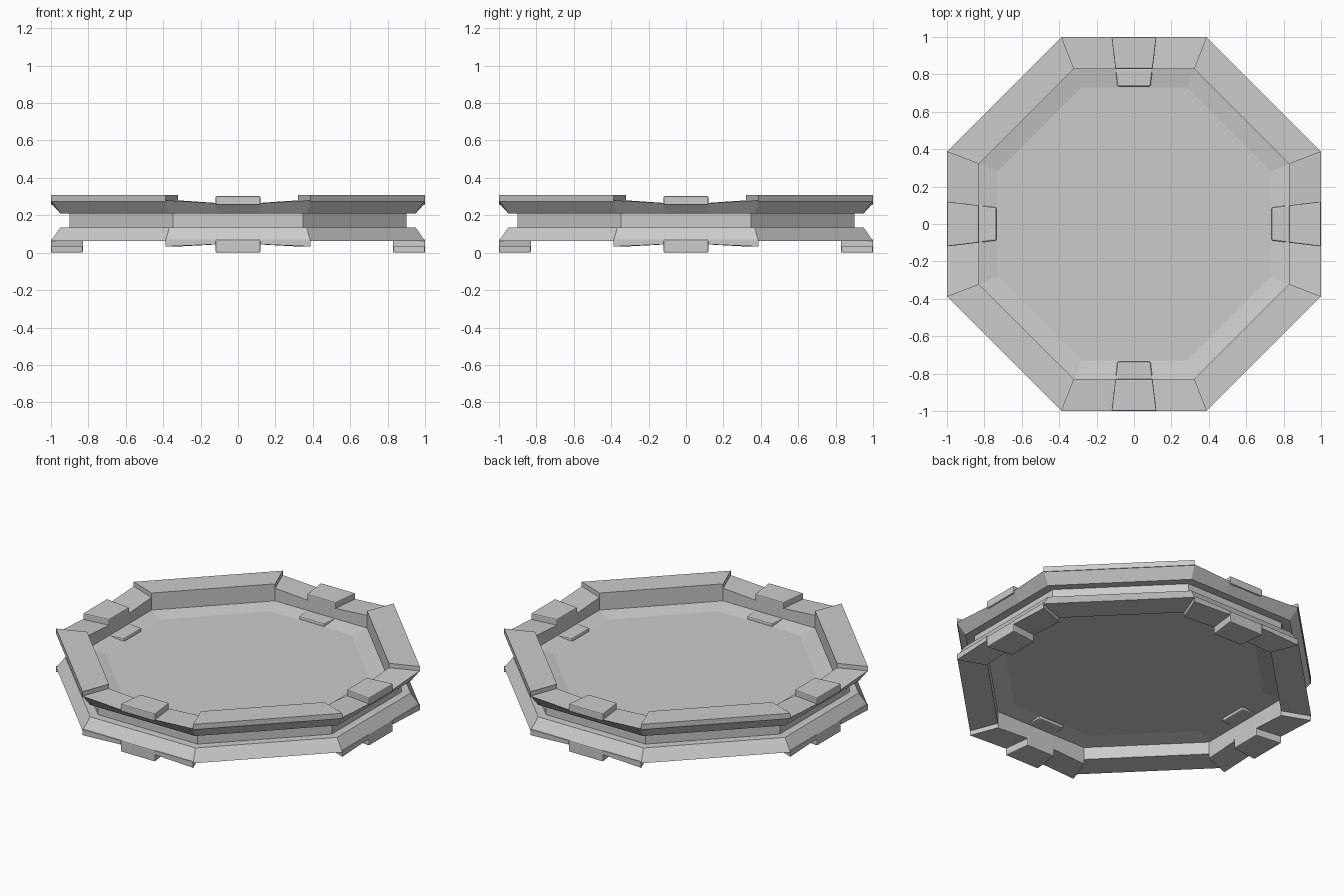
import bpy, bmesh
from math import pi
from mathutils import Matrix

if "Cube" in bpy.data.objects:
    bpy.data.objects.remove(bpy.data.objects["Cube"])

HALF, LUG = 0.387, 0.12   # half side length, half lug width on the unit octagon


def finish(bm, name, bevel=0.0):
    bmesh.ops.recalc_face_normals(bm, faces=bm.faces)
    mesh = bpy.data.meshes.new(name)
    bm.to_mesh(mesh)
    bm.free()
    ob = bpy.data.objects.new(name, mesh)
    bpy.context.collection.objects.link(ob)
    if bevel:
        mod = ob.modifiers.new("soft_edges", 'BEVEL')
        mod.width, mod.segments = bevel, 2
        mod.limit_method = 'ANGLE'
    return ob


def outline():
    """Octagon points; the flag marks those beside a lug."""
    pts = []
    for q in range(4):
        for x, mid in ((HALF, 0), (LUG, 1), (-LUG, 1), (-HALF, 0)):
            p = (x, 1.0)
            for _ in range(q):
                p = (-p[1], p[0])
            pts.append((p, mid))
    return pts


def block(name, a, b, r0, r1, za, zb, bevel=0.0):
    """Four copies of a block swept from point a to b, radial span r0-r1.
    za and zb hold (low, high) at each end."""
    for q in range(4):
        bm = bmesh.new()
        v = [bm.verts.new((p[0] * r, p[1] * r, z))
             for p, zz in ((a, za), (b, zb))
             for r, z in ((r0, zz[0]), (r1, zz[0]), (r1, zz[1]), (r0, zz[1]))]
        for f in ((0, 1, 2, 3), (4, 7, 6, 5), (0, 4, 5, 1),
                  (1, 5, 6, 2), (2, 6, 7, 3), (3, 7, 4, 0)):
            bm.faces.new([v[i] for i in f])
        bm.transform(Matrix.Rotation(q * pi / 2, 4, 'Z'))
        finish(bm, f"{name}_{q + 1}", bevel)


# Tray body: grooved octagonal frame with a dished floor on both sides
# (radius, height, height drop beside the lugs)
profile = [(0.73, 0.182, 0), (0.83, 0.20, 0), (0.83, 0.28, -0.015),
           (1.0, 0.28, -0.015), (0.95, 0.21, 0), (0.90, 0.21, 0),
           (0.90, 0.135, 0), (0.95, 0.135, 0), (1.0, 0.062, 0),
           (0.83, 0.062, 0), (0.83, 0.14, 0), (0.73, 0.158, 0)]
bm = bmesh.new()
rings = [[bm.verts.new((p[0] * r, p[1] * r, z + dz * mid)) for p, mid in outline()]
         for r, z, dz in profile]
n = len(rings[0])
for lo, hi in zip(rings, rings[1:]):
    for i in range(n):
        j = (i + 1) % n
        bm.faces.new((lo[i], lo[j], hi[j], hi[i]))
bm.faces.new(rings[0])
bm.faces.new(rings[-1])
finish(bm, "tray_body")

# Raised rim pads on the diagonal sides
block("rim_pad", (HALF, 1), (1, HALF), 0.83, 1.0, (0.275, 0.308), (0.275, 0.308))

# Lugs above and below the straight sides
block("top_lug", (-LUG, 1), (LUG, 1), 0.83, 1.0, (0.255, 0.303), (0.255, 0.303), 0.006)
block("foot_lug", (-LUG, 1), (LUG, 1), 0.83, 1.0, (0.0, 0.07), (0.0, 0.07), 0.006)

# Lower rim pads either side of each foot
for side, tag in ((-1, "left"), (1, "right")):
    block(f"lower_pad_{tag}", (side * HALF, 1), (side * LUG, 1), 0.83, 1.0,
          (0.033, 0.07), (0.045, 0.07))

# Small latch tabs at the edge of the floor, through both faces
block("latch_tab", (-LUG, 1), (LUG, 1), 0.735, 0.832, (0.138, 0.202), (0.138, 0.202), 0.008)
